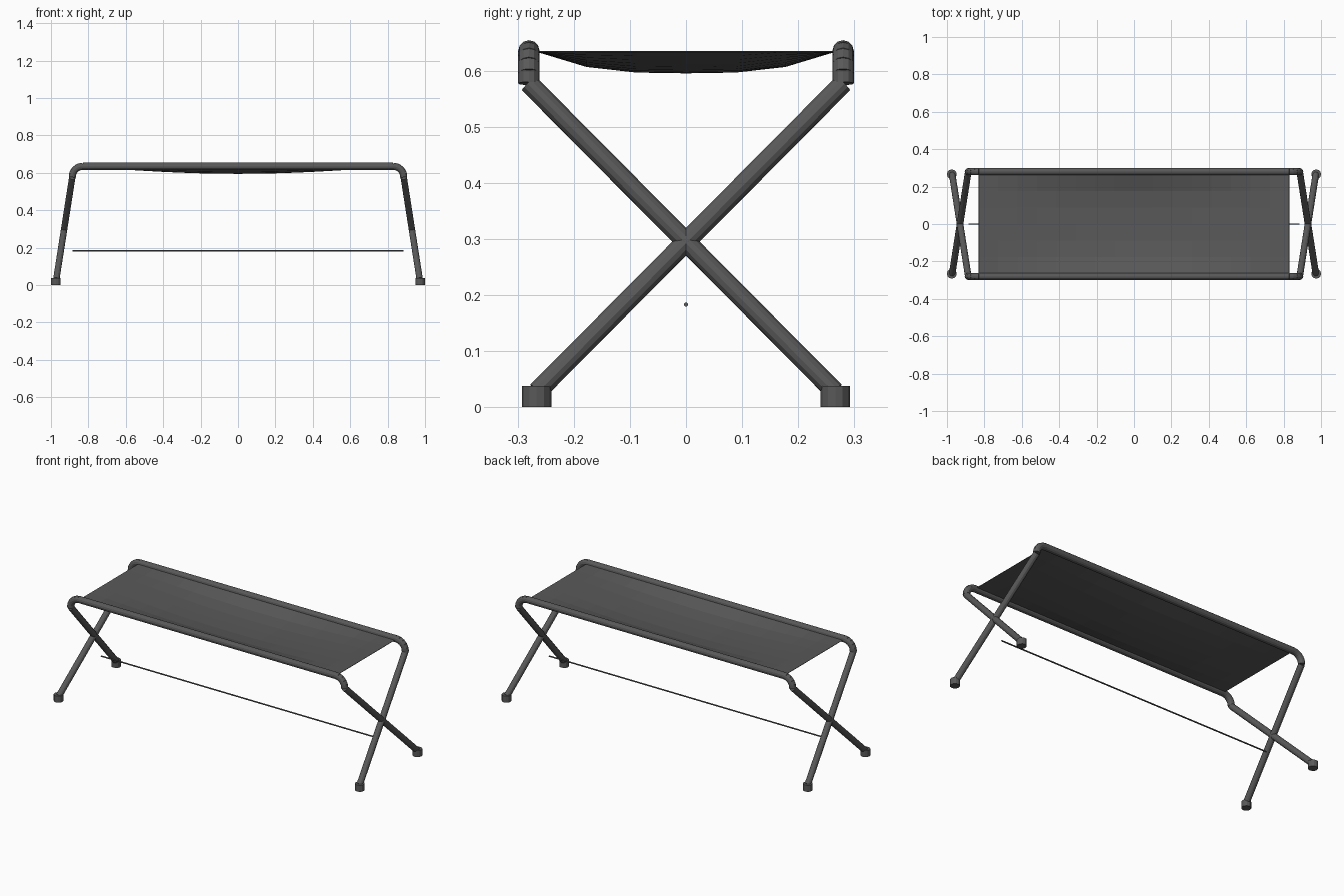
import bpy, bmesh, math
from mathutils import Vector

if "Cube" in bpy.data.objects:
    bpy.data.objects.remove(bpy.data.objects["Cube"])

grey = bpy.data.materials.new("dark grey")
grey.diffuse_color = (0.1, 0.1, 0.1, 1)
grey.use_nodes = True
grey.node_tree.nodes["Principled BSDF"].inputs["Base Color"].default_value = grey.diffuse_color


def finish(name, bm):
    mesh = bpy.data.meshes.new(name)
    bm.to_mesh(mesh)
    bm.free()
    mesh.materials.append(grey)
    obj = bpy.data.objects.new(name, mesh)
    bpy.context.collection.objects.link(obj)
    return obj


def add_tube(bm, a, b, radius, sides=12, extend=0.0):
    a, b = Vector(a), Vector(b)
    d = b - a
    new = bmesh.ops.create_cone(bm, cap_ends=True, segments=sides, radius1=radius,
                                radius2=radius, depth=d.length + 2 * extend)["verts"]
    rot = d.to_track_quat('Z', 'Y').to_matrix()
    for v in new:
        v.co = rot @ v.co + (a + b) / 2


def tube(name, a, b, radius, sides=12):
    bm = bmesh.new()
    add_tube(bm, a, b, radius, sides)
    return finish(name, bm)


RAIL_Y, RAIL_Z, R = 0.28, 0.635, 0.019
BEND_X, BEND_R, STEPS = 0.83, 0.056, 5

for sy, side in ((-1, "front"), (1, "back")):
    y = sy * RAIL_Y
    # long top rail
    tube(side + "_rail", (-BEND_X, y, RAIL_Z), (BEND_X, y, RAIL_Z), R)
    for sx, end in ((-1, "left"), (1, "right")):
        # elbow made of short overlapping tube pieces
        bm = bmesh.new()
        angles = [math.pi / 2 * i / STEPS for i in range(STEPS + 1)]
        pts = [(sx * (BEND_X + BEND_R * math.sin(t)), y,
                RAIL_Z - BEND_R * (1 - math.cos(t))) for t in angles]
        for p, q in zip(pts, pts[1:]):
            add_tube(bm, p, q, R, extend=0.002)
        finish(f"{side}_{end}_elbow", bm)
        # slanting leg crossing to the opposite side
        tube(f"{side}_{end}_leg", (sx * 0.886, y, 0.577),
             (sx * 0.972, -sy * 0.265, 0.028), 0.0175)
        # foot cap
        tube(f"{side}_{end}_foot", (sx * 0.974, -sy * 0.266, 0),
             (sx * 0.974, -sy * 0.266, 0.038), 0.026)

# thin tie rod between the ends
tube("tie_rod", (-0.885, 0, 0.183), (0.885, 0, 0.183), 0.004, 8)

# sagging fabric seat
bm = bmesh.new()
bmesh.ops.create_grid(bm, x_segments=16, y_segments=6, size=1)
for v in bm.verts:
    u, w = v.co.x, v.co.y
    sag = 0.038 * math.cos(u * math.pi / 2) * (1 - abs(w) ** 3)
    v.co = (u * 0.83, w * 0.265, 0.635 - sag)
seat = finish("fabric_seat", bm)
solid = seat.modifiers.new("thickness", 'SOLIDIFY')
solid.thickness = 0.002
